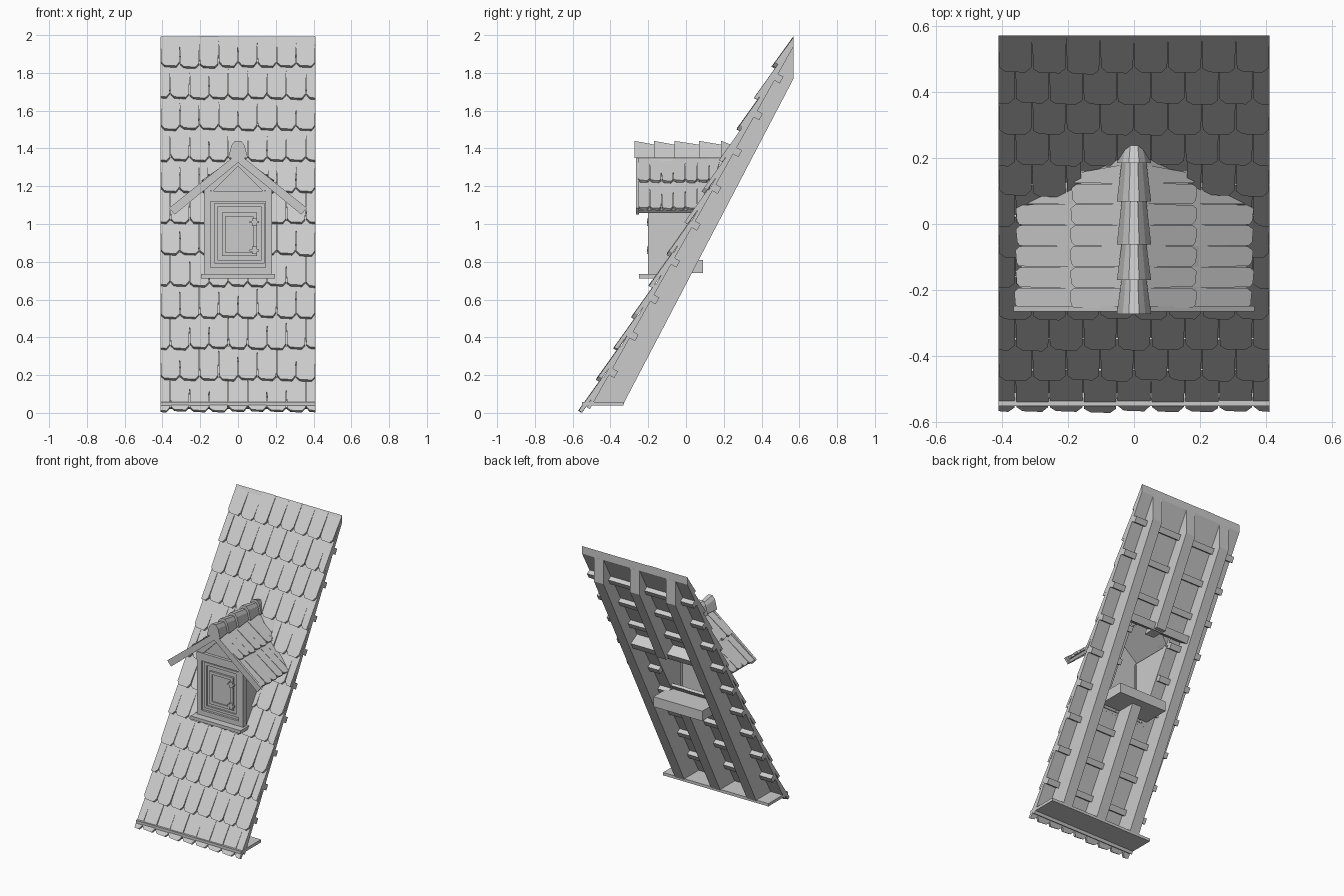
import bpy
import bmesh
import random
from math import cos, sin, radians

random.seed(4)
if "Cube" in bpy.data.objects:
    bpy.data.objects.remove(bpy.data.objects["Cube"])

GREY = (0.6, 0.6, 0.6, 1)
mat = bpy.data.materials.new("plain grey")
mat.use_nodes = True
mat.diffuse_color = GREY
mat.node_tree.nodes["Principled BSDF"].inputs["Base Color"].default_value = GREY

HALF = 0.41                    # half width of the roof
LENGTH = 2.295                 # slope length
UY, UZ = 0.49, 0.872           # slope direction
EAVE_Y, TOP_Y = -0.555, 0.57
HOLE = 0.16                    # half width of the dormer opening
HOLE_LOW, HOLE_HIGH = 0.85, 1.45


# ---------- helpers ----------
def add_solid(bm, a, b):
    """Solid between two matching outlines."""
    va = [bm.verts.new(p) for p in a]
    vb = [bm.verts.new(p) for p in b]
    n = len(va)
    bm.faces.new(va[::-1])
    bm.faces.new(vb)
    for i in range(n):
        j = (i + 1) % n
        bm.faces.new((va[i], va[j], vb[j], vb[i]))


def finish(name, bm):
    bmesh.ops.remove_doubles(bm, verts=bm.verts, dist=1e-6)
    bmesh.ops.recalc_face_normals(bm, faces=bm.faces)
    mesh = bpy.data.meshes.new(name)
    bm.to_mesh(mesh)
    bm.free()
    mesh.materials.append(mat)
    obj = bpy.data.objects.new(name, mesh)
    bpy.context.collection.objects.link(obj)
    return obj


def solid(name, a, b):
    bm = bmesh.new()
    add_solid(bm, a, b)
    return finish(name, bm)


def side_profile(name, pts, x0, x1):
    return solid(name, [(x0, y, z) for y, z in pts], [(x1, y, z) for y, z in pts])


def front_profile(name, pts, y0, y1):
    return solid(name, [(x, y0, z) for x, z in pts], [(x, y1, z) for x, z in pts])


def box(name, x0, x1, y0, y1, z0, z1):
    return front_profile(name, [(x0, z0), (x1, z0), (x1, z1), (x0, z1)], y0, y1)


def frame(name, x0, x1, z0, z1, w, y0, y1):
    """Four bars around a rectangle."""
    box(name + "_left", x0, x0 + w, y0, y1, z0, z1)
    box(name + "_right", x1 - w, x1, y0, y1, z0, z1)
    box(name + "_top", x0 + w, x1 - w, y0, y1, z1 - w, z1)
    box(name + "_bottom", x0 + w, x1 - w, y0, y1, z0, z0 + w)


def slope(x, s, n):
    """Point on the main roof, cut plumb at the top."""
    y = EAVE_Y + s * UY - n * UZ
    if y > TOP_Y:
        s -= (y - TOP_Y) / UY
        y = TOP_Y
    return (x, y, s * UZ + n * UY)


def slope_box(name, x0, x1, s0, s1, n0, n1):
    corners = [(s0, n0), (s1, n0), (s1, n1), (s0, n1)]
    return solid(name, [slope(x0, *c) for c in corners], [slope(x1, *c) for c in corners])


def roof_y(z, depth=0.0):
    return EAVE_Y + (UY * z + depth) / UZ


def add_tile(bm, place, u, v, width, height, lo, hi, lip, thick):
    """Tile with clipped lower corners, tilted so its lower lip stands proud."""
    h = width / 2
    b = h * random.uniform(0.93, 0.97)
    notch = width * random.uniform(0.2, 0.3)
    top = v + height
    v += random.uniform(0, 0.008)
    lift = lip + random.uniform(-0.004, 0)
    pts = [(-h, top), (-b, v + notch), (-b * 0.62, v + 0.004), (b * 0.62, v),
           (b, v + notch), (h, top)]
    pts = [(min(max(u + p, lo), hi), q) for p, q in pts]

    def level(q):
        return lift - (lip + 0.003) * (q - v) / (top - v)
    add_solid(bm, [place(p, q, level(q)) for p, q in pts],
              [place(p, q, level(q) - thick) for p, q in pts])


# ---------- main roof tiles ----------
ROWS, STEP, TILE = 12, 0.19, 2 * HALF / 8
bm = bmesh.new()
for row in range(ROWS):
    v = row * STEP
    height = min(STEP + 0.03, LENGTH - v)
    shift = 0.5 * (row % 2)
    for k in range(9):
        u = -HALF + TILE * (k + shift)
        lo, hi = -HALF, HALF
        if 5 <= row <= 7:
            lo, hi = (HOLE, HALF) if u > 0 else (-HALF, -HOLE)
        if u + TILE / 2 - lo > 0.01 and hi - u + TILE / 2 > 0.01:
            add_tile(bm, slope, u, v, TILE, height, lo, hi, 0.02, 0.02)
finish("roof_tiles", bm)

# ---------- roof sheet around the opening ----------
slope_box("sheet_below", -HALF, HALF, 0.04, HOLE_LOW, -0.03, -0.012)
slope_box("sheet_above", -HALF, HALF, HOLE_HIGH, LENGTH, -0.03, -0.004)
for side, sx in (("left", 1), ("right", -1)):
    slope_box("sheet_" + side, sx * HOLE, sx * HALF, HOLE_LOW, HOLE_HIGH, -0.03, -0.012)

# ---------- battens ----------
for i in range(9):
    s = 0.267 + 0.2235 * i
    if HOLE_LOW < s < HOLE_HIGH:
        spans = [(-HALF, -HOLE), (HOLE, HALF)]
    else:
        spans = [(-HALF, HALF)]
    for x0, x1 in spans:
        slope_box("batten", x0, x1, s - 0.02, s + 0.02, -0.062, -0.028)


# ---------- rafters ----------
def rafter(name, x, z0, z_top, z_under):
    def under(z):
        return -0.33 + (z - 0.05) * 0.523
    pts = [(roof_y(z0, 0.03), z0), (roof_y(z_top, 0.03), z_top),
           (under(z_under), z_under), (under(z0), z0)]
    side_profile(name, pts, x - 0.037, x + 0.037)


rafter("left_rafter", 0.28, 0.05, 1.94, 1.77)
rafter("right_rafter", -0.28, 0.05, 1.94, 1.77)
rafter("upper_centre_rafter", 0, 1.2, 1.94, 1.77)
rafter("lower_centre_rafter", 0, 0.05, 0.8, 0.74)
slope_box("upper_trimmer", -0.25, 0.25, 1.43, 1.48, -0.11, -0.03)
box("eave_board", -HALF, HALF, -0.55, -0.33, 0.038, 0.058)
box("lower_trimmer", -0.19, 0.19, -0.1, 0.09, 0.74, 0.81)

# ---------- dormer walls ----------
WALL = 0.175
front_profile("dormer_front", [(-WALL, 0.73), (WALL, 0.73), (WALL, 1.19), (0, 1.34),
                               (-WALL, 1.19)], -0.185, -0.17)
for side, sx in (("left", 1), ("right", -1)):
    side_profile(side + "_cheek", [(-0.185, 0.73), (roof_y(0.73, 0.03), 0.73),
                                   (roof_y(1.19, 0.03), 1.19), (-0.185, 1.19)],
                 sx * (WALL - 0.02), sx * WALL)
    box(side + "_post", sx * 0.145, sx * 0.18, -0.2, -0.16, 0.73, 1.18)
    # gable trim and barge board
    front_profile(side + "_gable_trim", [(0, 1.335), (sx * 0.18, 1.18), (sx * 0.13, 1.175),
                                         (0, 1.305)], -0.2, -0.18)
    front_profile(side + "_barge_board", [(0, 1.375), (sx * 0.365, 1.085),
                                          (sx * 0.335, 1.05), (0, 1.325)], -0.265, -0.248)
box("lintel", -0.18, 0.18, -0.205, -0.18, 1.12, 1.175)
box("sill", -0.195, 0.195, -0.25, -0.12, 0.712, 0.735)
box("sill_rail", -0.145, 0.145, -0.2, -0.18, 0.735, 0.77)

# ---------- shutter ----------
frame("shutter_surround", -0.125, 0.14, 0.79, 1.11, 0.018, -0.195, -0.18)
frame("shutter_frame", -0.085, 0.1, 0.83, 1.06, 0.02, -0.198, -0.18)
box("shutter_panel", -0.065, 0.08, -0.19, -0.18, 0.85, 1.04)
for z in (0.86, 1.01):
    box("hinge_plate", 0.075, 0.1, -0.206, -0.19, z - 0.02, z + 0.02)
    box("hinge_strap", 0.06, 0.11, -0.203, -0.19, z - 0.006, z + 0.006)

# ---------- dormer roof ----------
APEX, PITCH, RUN = 1.37, radians(40.7), 0.462


def dormer_place(sx):
    def place(u, v, n):
        d = RUN - v
        x = d * cos(PITCH) + n * sin(PITCH)
        z = APEX - d * sin(PITCH) + n * cos(PITCH)
        return (sx * x, min(u, roof_y(z, 0.01)), z)
    return place


for side, sx in (("left", 1), ("right", -1)):
    place = dormer_place(sx)
    corners = [(-0.25, 0.01), (-0.25, RUN), (1, RUN), (1, 0.01)]
    solid(side + "_dormer_sheet", [place(u, v, -0.002) for u, v in corners],
          [place(u, v, -0.022) for u, v in corners])
    bm = bmesh.new()
    for v, height, count in ((0, 0.25, 6), (0.22, 0.235, 7)):
        for k in range(count):
            add_tile(bm, place, -0.224 + 0.063 * k, v, 0.063, height, -0.258, 1, 0.02, 0.016)
    finish(side + "_dormer_tiles", bm)


# ---------- ridge caps ----------
def cap_ring(y, w, top):
    half = [(w, 1.35), (w * 0.66, top - 0.022), (w * 0.3, top)]
    return [(x, y, z) for x, z in half] + [(-x, y, z) for x, z in half[::-1]]


bm = bmesh.new()
for y0, y1 in ((-0.272, -0.155), (-0.17, -0.05), (-0.062, 0.08), (0.068, 0.2), (0.185, 0.245)):
    add_solid(bm, cap_ring(y0, 0.052, 1.44), cap_ring(y1, 0.036, 1.418))
finish("ridge_caps", bm)
